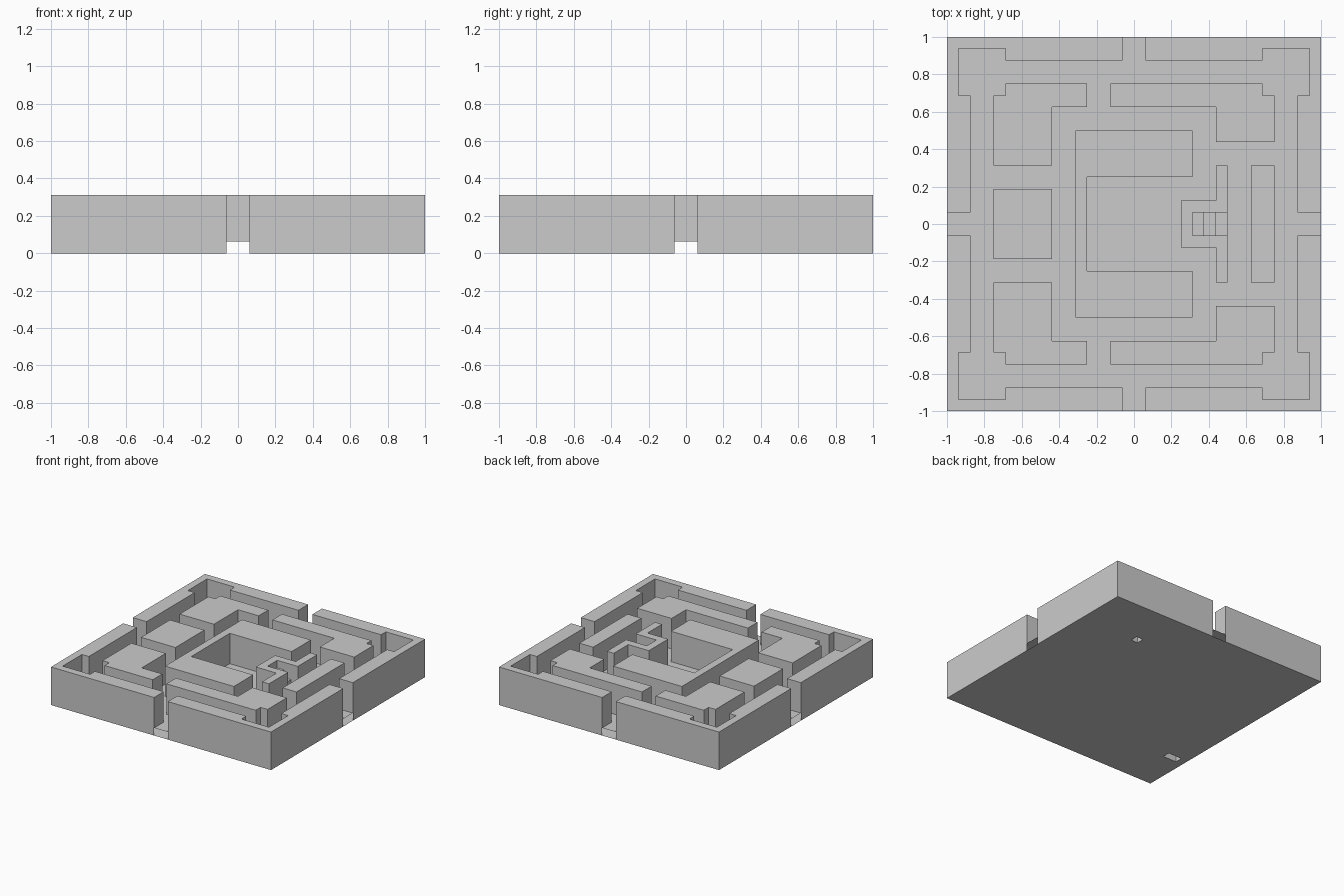
import bpy, bmesh

if "Cube" in bpy.data.objects:
    bpy.data.objects.remove(bpy.data.objects["Cube"])

U = 1 / 16                 # layout unit
FLOOR, TOP = 1, 5          # heights in layout units


def finish(name, bm):
    mesh = bpy.data.meshes.new(name)
    bm.to_mesh(mesh)
    bm.free()
    bpy.context.collection.objects.link(bpy.data.objects.new(name, mesh))


def prism(name, pts, z0=FLOOR, z1=TOP, cap=True, closed=True, inward=False):
    """Vertical walls along an outline, with an optional top."""
    area = sum(a[0] * b[1] - b[0] * a[1] for a, b in zip(pts, pts[1:] + pts[:1]))
    if (area < 0) != inward:
        pts = pts[::-1]
    bm = bmesh.new()
    lo = [bm.verts.new((x * U, y * U, z0 * U)) for x, y in pts]
    hi = [bm.verts.new((x * U, y * U, z1 * U)) for x, y in pts]
    n = len(pts)
    for i in range(n if closed else n - 1):
        j = (i + 1) % n
        bm.faces.new((lo[i], lo[j], hi[j], hi[i]))
    if cap:
        bm.faces.new(hi)
    finish(name, bm)


def rect(x0, x1, y0, y1):
    return [(x0, y0), (x1, y0), (x1, y1), (x0, y1)]


def flip(pts, sx, sy):
    return [(x * sx, y * sy) for x, y in pts]


# Outer walls: one quarter mirrored four ways, with base skirts left open at the gates
quarter = [(1, 16), (16, 16), (16, 1), (14, 1), (14, 11), (15, 11),
           (15, 15), (11, 15), (11, 14), (1, 14)]
for sx in (1, -1):
    for sy in (1, -1):
        q = flip(quarter, sx, sy)
        prism("outer_wall", q)
        prism("base_skirt", q[:3], 0, FLOOR, cap=False, closed=False)

# Corner blocks, mirrored front to back
right_block = [(-2, 12), (11, 12), (11, 11), (12, 11), (12, 7), (7, 7), (7, 10), (-2, 10)]
left_block = [(-4, 12), (-11, 12), (-11, 11), (-12, 11), (-12, 5), (-7, 5), (-7, 10), (-4, 10)]
for sy in (1, -1):
    prism("right_corner_block", flip(right_block, 1, sy))
    prism("left_corner_block", flip(left_block, 1, sy))

# Side blocks and the central C-shaped block
prism("left_side_block", rect(-12, -7, -3, 3))
prism("right_side_block", rect(10, 12, -5, 5))
prism("central_block", [(-5, -8), (5, -8), (5, -4), (-4, -4),
                        (-4, 4), (5, 4), (5, 8), (-5, 8)])

# Stair tower with its recessed steps
half = [(5, 1), (8, 1), (8, 5), (7, 5), (7, 2), (4, 2)]
prism("stair_tower", half + flip(half, 1, -1)[::-1])
for i in range(3):
    prism("stair_step", rect(5, 8 - i, -1, 1), FLOOR + i, FLOOR + i + 1)

# Floor surface
bm = bmesh.new()
bm.faces.new([bm.verts.new((x * U, y * U, FLOOR * U)) for x, y in rect(-16, 16, -16, 16)])
finish("floor", bm)

# Underside with two small recesses
holes = [(7, 8, 9, 10), (-15, -13, -10, -9)]
bm = bmesh.new()
bm.faces.new([bm.verts.new((x * U, y * U, 0)) for x, y in rect(-16, 16, -16, 16)[::-1]])
for h in holes:
    for k, v in enumerate(h):
        axis = (1, 0, 0) if k < 2 else (0, 1, 0)
        bmesh.ops.bisect_plane(bm, geom=bm.verts[:] + bm.edges[:] + bm.faces[:],
                               plane_co=[a * v * U for a in axis], plane_no=axis)
    prism("underside_recess", rect(*h), 0, FLOOR, cap=False, inward=True)


def in_hole(f):
    c = f.calc_center_median() / U
    return any(h[0] < c.x < h[1] and h[2] < c.y < h[3] for h in holes)


bmesh.ops.delete(bm, geom=[f for f in bm.faces if in_hole(f)], context='FACES')
finish("underside", bm)
